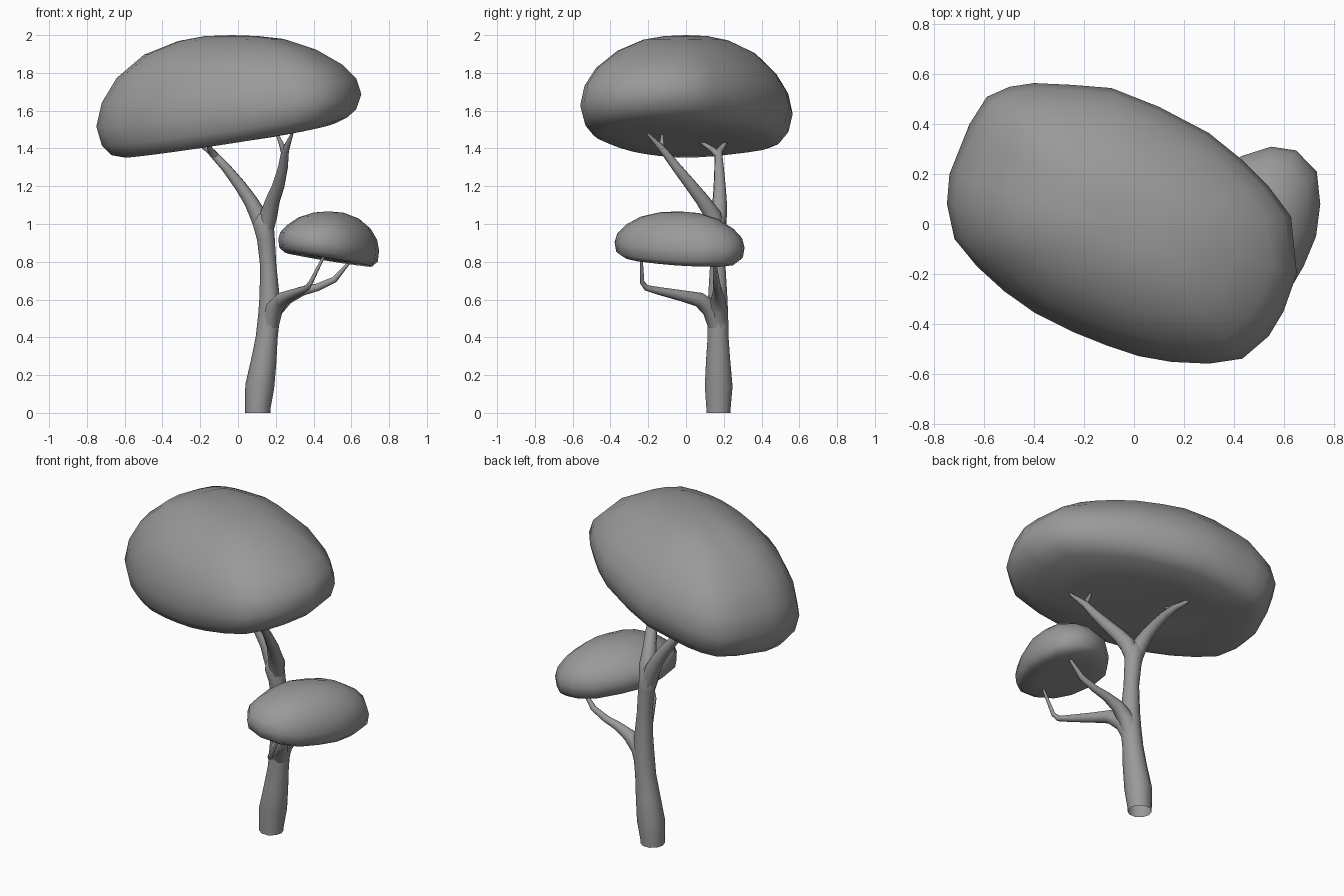
import bpy, bmesh

grey = bpy.data.materials.new("dark_grey")
grey.diffuse_color = (.32, .32, .32, 1)


def shade(ob, angle):
    bpy.ops.object.select_all(action='DESELECT')
    ob.select_set(True)
    bpy.context.view_layer.objects.active = ob
    ob.data.materials.clear()
    ob.data.materials.append(grey)
    bpy.ops.object.shade_smooth_by_angle(angle=angle)


def limb(name, pts, caps=True):
    """Tapered round limb through (x, y, z, radius) points."""
    cu = bpy.data.curves.new(name, 'CURVE')
    cu.dimensions = '3D'
    cu.bevel_depth = 1.0
    cu.bevel_resolution = 3
    cu.use_fill_caps = caps
    sp = cu.splines.new('POLY')
    sp.points.add(len(pts) - 1)
    for p, (x, y, z, r) in zip(sp.points, pts):
        p.co = (x, y, z, 1)
        p.radius = r
    ob = bpy.data.objects.new(name, cu)
    bpy.context.collection.objects.link(ob)
    bpy.ops.object.select_all(action='DESELECT')
    ob.select_set(True)
    bpy.context.view_layer.objects.active = ob
    bpy.ops.object.convert(target='MESH')
    shade(bpy.context.object, 1.2)


def crown(name, centre, outline, rings, top, bottom):
    """Leaf pad: plan outline scaled per ring (scale, z, x slope, y slope)."""
    cx, cy = centre
    bm = bmesh.new()
    loops = []
    for s, z, kx, ky in rings:
        loops.append([bm.verts.new((cx + (x - cx) * s, cy + (y - cy) * s,
                                    z + kx * (x - cx) * s + ky * (y - cy) * s))
                      for x, y in outline])
    n = len(outline)
    a, b = bm.verts.new((cx, cy, top)), bm.verts.new((cx, cy, bottom))
    for i in range(n):
        j = (i + 1) % n
        bm.faces.new((a, loops[0][i], loops[0][j]))
        bm.faces.new((b, loops[-1][j], loops[-1][i]))
        for u, v in zip(loops, loops[1:]):
            bm.faces.new((u[i], v[i], v[j], u[j]))
    bmesh.ops.recalc_face_normals(bm, faces=bm.faces)
    me = bpy.data.meshes.new(name)
    bm.to_mesh(me)
    bm.free()
    ob = bpy.data.objects.new(name, me)
    bpy.context.collection.objects.link(ob)
    shade(ob, 1.5)


# Trunk, open at the base
limb("trunk", [(.104, .172, 0, .067), (.104, .172, .02, .067), (.115, .173, .14, .077),
               (.137, .17, .28, .067), (.152, .17, .4, .058), (.165, .168, .52, .058),
               (.167, .168, .62, .053), (.16, .168, .78, .043), (.148, .167, .92, .047),
               (.134, .16, 1.0, .055), (.13, .155, 1.05, .038), (.13, .154, 1.07, .003)],
     caps=False)

# Upper fork and its twigs
limb("upper_left_branch", [(.138, .168, .96, .044), (.105, .172, 1.05, .045),
                           (.068, .178, 1.12, .038), (.014, .178, 1.2, .032),
                           (-.065, .175, 1.3, .025), (-.14, .172, 1.38, .02),
                           (-.23, .225, 1.45, .007)])
limb("upper_left_twig", [(-.12, .172, 1.36, .02), (-.145, .145, 1.39, .016),
                         (-.17, .055, 1.45, .006)])
limb("upper_right_branch", [(.143, .163, .96, .044), (.163, .14, 1.05, .046),
                            (.185, .085, 1.13, .038), (.213, .03, 1.2, .033),
                            (.238, -.05, 1.3, .026), (.25, -.12, 1.39, .02),
                            (.287, -.205, 1.48, .007)])
limb("upper_right_twig", [(.248, -.11, 1.375, .02), (.235, -.13, 1.41, .015),
                          (.205, -.125, 1.48, .006)])

# Lower side branches
limb("lower_back_branch", [(.165, .17, .46, .05), (.195, .17, .55, .047),
                           (.26, .17, .61, .037), (.34, .168, .645, .026),
                           (.42, .165, .665, .021), (.51, .16, .705, .017),
                           (.6, .15, .81, .007)])
limb("lower_front_branch", [(.165, .165, .46, .05), (.19, .13, .55, .048),
                            (.23, .07, .6, .039), (.275, -.03, .622, .029),
                            (.33, -.14, .645, .021), (.365, -.21, .662, .016),
                            (.385, -.232, .69, .012), (.455, -.237, .83, .007)])

# Large upper leaf crown
crown("upper_crown", (-.03, 0),
      [(-.74, .2), (-.66, .4), (-.59, .51), (-.5, .55), (-.4, .565), (-.25, .558),
       (-.09, .545), (.1, .47), (.3, .365), (.43, .26), (.54, .15), (.63, .03), (.653, -.2),
       (.6, -.35), (.54, -.45), (.435, -.54), (.3, -.56), (.15, -.553), (.02, -.53),
       (-.11, -.487), (-.24, -.435), (-.4, -.355), (-.52, -.27), (-.63, -.17),
       (-.72, -.06), (-.75, .08)],
      [(.2, 1.995, 0, 0), (.4, 1.974, .02, 0), (.65, 1.91, .03, 0), (.85, 1.81, .06, 0),
       (.96, 1.71, .1, .02), (1, 1.607, .13, .04), (.96, 1.517, .15, .045),
       (.89, 1.47, .17, .05), (.8, 1.448, .17, .05), (.5, 1.442, .15, .05)],
      2.0, 1.448)

# Small lower leaf crown
crown("lower_crown", (.48, -.035),
      [(.55, .31), (.65, .295), (.733, .21), (.747, .08), (.73, -.05), (.68, -.17),
       (.61, -.29), (.52, -.36), (.41, -.378), (.3, -.34), (.235, -.245), (.213, -.09),
       (.24, .05), (.32, .165), (.43, .272)],
      [(.3, 1.06, 0, -.02), (.6, 1.032, -.01, -.03), (.83, .985, -.03, -.03),
       (.96, .937, -.07, -.02), (1, .89, -.1, -.02), (.975, .838, -.13, -.02),
       (.86, .812, -.15, -.03), (.5, .812, -.15, -.03)],
      1.067, .815)
